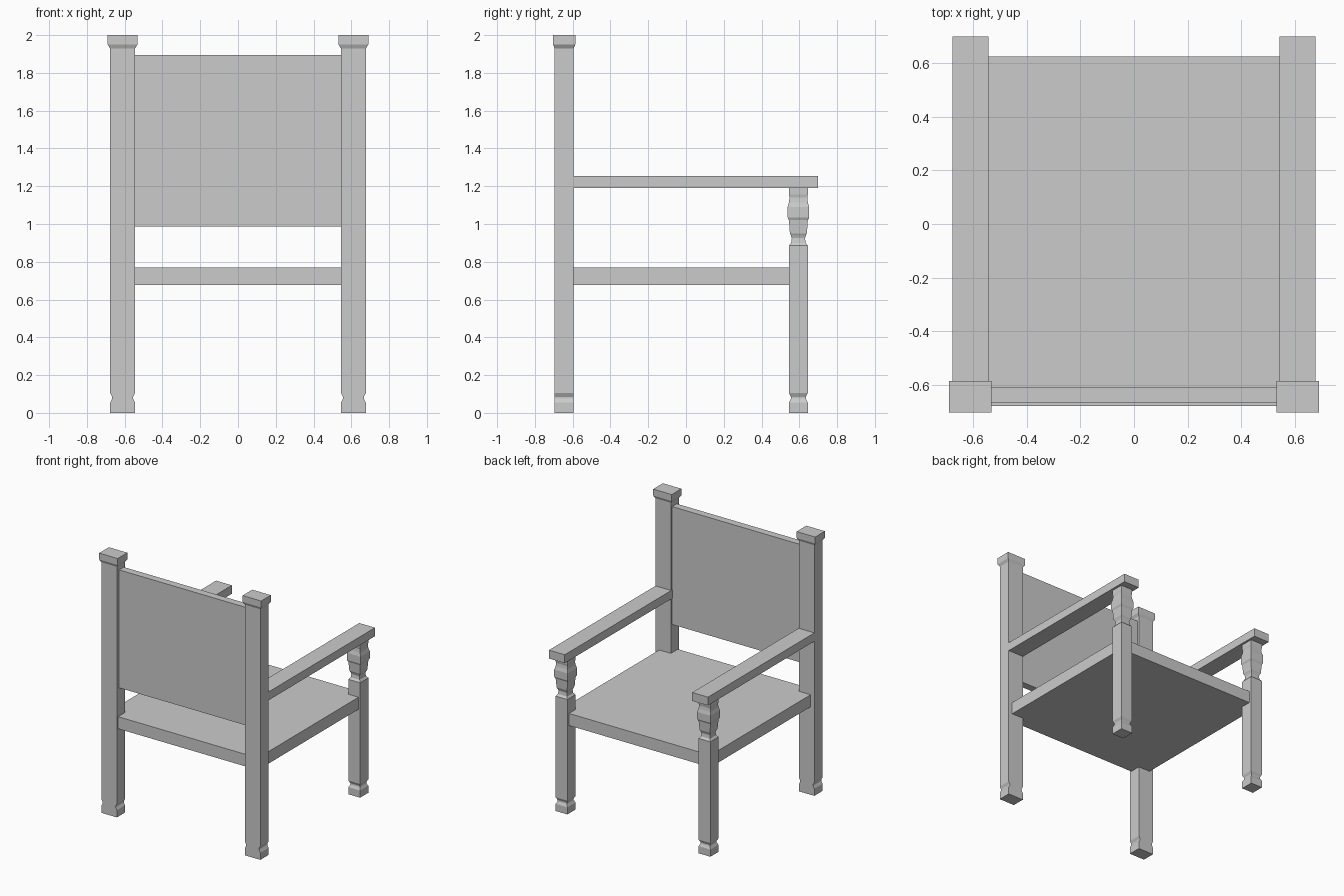
import bpy, bmesh

if "Cube" in bpy.data.objects:
    bpy.data.objects.remove(bpy.data.objects["Cube"])


def loft(name, cx, cy, sections):
    """Stack rectangular sections (z, half width x, half depth y) into a closed solid."""
    bm = bmesh.new()
    prev = None
    for z, hx, hy in sections:
        ring = [bm.verts.new((cx + sx * hx, cy + sy * hy, z))
                for sx, sy in ((-1, -1), (1, -1), (1, 1), (-1, 1))]
        if prev is None:
            bm.faces.new(ring[::-1])
        else:
            for i in range(4):
                j = (i + 1) % 4
                bm.faces.new((prev[i], prev[j], ring[j], ring[i]))
        prev = ring
    bm.faces.new(prev)
    mesh = bpy.data.meshes.new(name)
    bm.to_mesh(mesh)
    bm.free()
    obj = bpy.data.objects.new(name, mesh)
    bpy.context.collection.objects.link(obj)
    return obj


def box(name, x0, x1, y0, y1, z0, z1):
    hx, hy = abs(x1 - x0) / 2, abs(y1 - y0) / 2
    return loft(name, (x0 + x1) / 2, (y0 + y1) / 2, [(z0, hx, hy), (z1, hx, hy)])


# Back post: notched foot (sides only), straight shaft, flared cap
back_profile = [(0, .066, .05), (.055, .066, .05), (.075, .055, .05), (.085, .055, .05),
                (.105, .066, .05), (1.93, .066, .05), (1.95, .079, .059), (2.0, .079, .059)]

# Front leg: square "turned" outline with notched foot, neck and bulge
front_outline = [(0, .05), (.055, .05), (.075, .04), (.085, .04), (.105, .05),
                 (.885, .05), (.9, .038), (.925, .035), (.94, .04), (.95, .045),
                 (1.02, .05), (1.035, .057), (1.09, .057), (1.115, .05),
                 (1.14, .047), (1.155, .05), (1.2, .05)]

for side, s in (("left", -1), ("right", 1)):
    loft("back_post_" + side, s * .611, -.645, back_profile)
    loft("front_leg_" + side, s * .609, .595, [(z, h, h) for z, h in front_outline])
    box("armrest_" + side, s * .543, s * .677, -.62, .70, 1.19, 1.255)

# Seat board and back panel, let into the posts
box("seat", -.645, .645, -.68, .625, .677, .77)
box("back_panel", -.57, .57, -.667, -.61, .987, 1.895)
